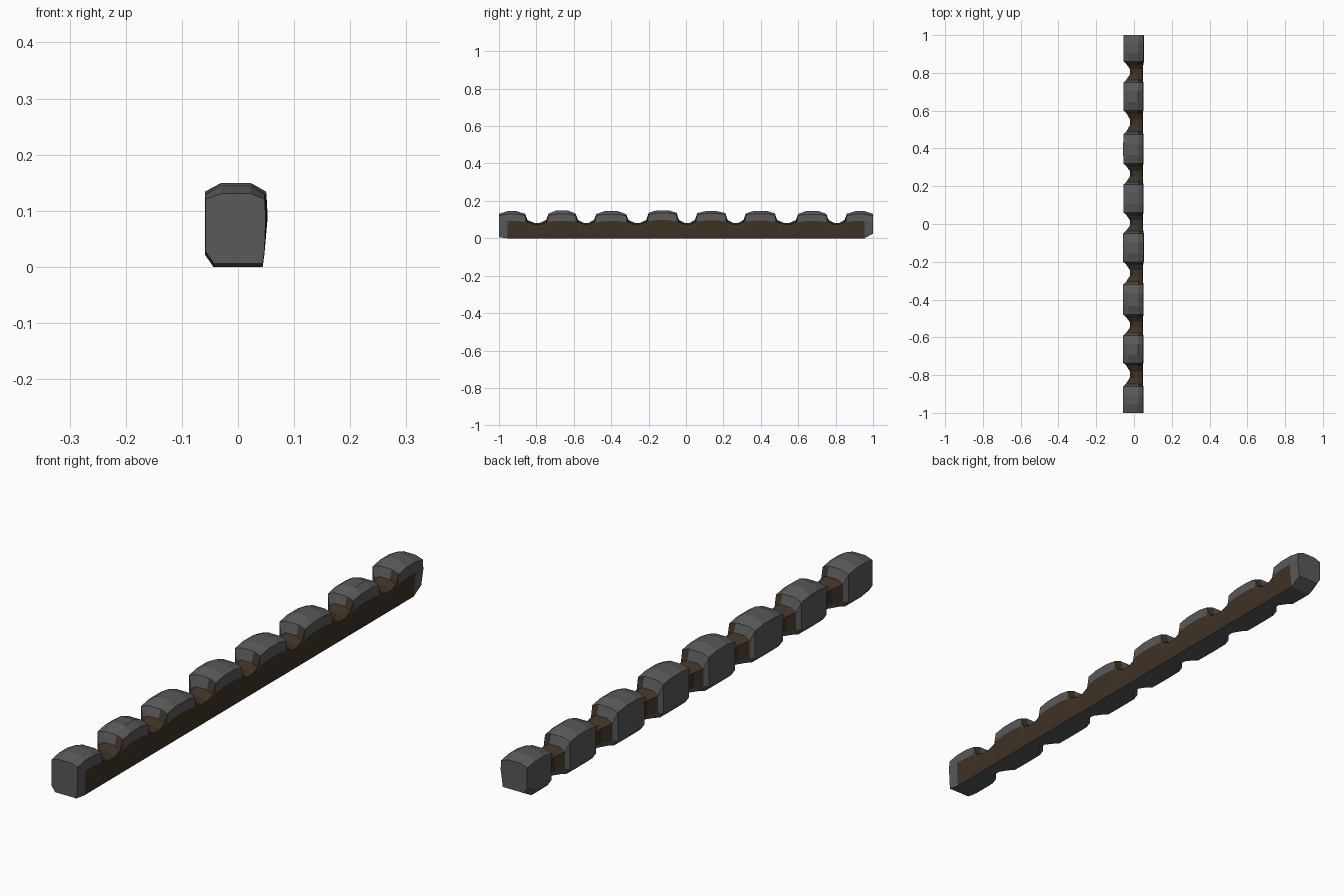
import bpy, bmesh, random

if "Cube" in bpy.data.objects:
    bpy.data.objects.remove(bpy.data.objects["Cube"])

random.seed(4)


def material(name, rgb):
    m = bpy.data.materials.new(name)
    m.diffuse_color = (*rgb, 1)
    m.use_nodes = True
    m.node_tree.nodes["Principled BSDF"].inputs["Base Color"].default_value = m.diffuse_color
    return m


stone = material("dark_stone", (0.10, 0.10, 0.10))
dirt = material("brown_dirt", (0.05, 0.032, 0.018))

# Each stone: start y, end y, crown height, left face x
STONES = [(-1.0, -0.86, 0.145, -0.058), (-0.735, -0.59, 0.150, -0.057),
          (-0.48, -0.32, 0.145, -0.057), (-0.20, -0.05, 0.150, -0.058),
          (0.06, 0.21, 0.145, -0.055), (0.32, 0.475, 0.147, -0.056),
          (0.60, 0.75, 0.147, -0.055), (0.86, 1.0, 0.145, -0.055)]


def ring(y, left, shoulder, crown, bottom=0.0, right=0.05):
    """Cross-section of the edging: chamfered base, straight sides, crowned top."""
    return [(left + 0.015, y, bottom), (left, y, bottom + 0.022), (left, y, shoulder),
            (left * 0.5, y, crown), (0.022, y, crown), (right - 0.002, y, shoulder),
            (right, y, shoulder * 0.72), (0.047, y, bottom + 0.022), (0.044, y, bottom)]


# Sections along the row; second value marks the dirt-filled gaps
sections = []
for i, (y0, y1, h, left) in enumerate(STONES):
    first, last = i == 0, i == len(STONES) - 1
    sh = 0.127 + random.uniform(-0.004, 0.004)
    r = 0.05 + random.uniform(-0.001, 0.003)
    if not first:
        sections.append((ring(y0 - 0.012, left * 0.75, 0.085, 0.098, 0, r - 0.003), True))
    sections.append((ring(y0, left, sh - 0.004, sh + 0.006, 0.006 if first else 0, r), False))
    sections.append((ring(y0 + 0.045, left - 0.001, sh + 0.004, h, 0, r), False))
    sections.append((ring(y1 - 0.045, left - 0.001, sh + 0.004, h, 0, r), False))
    sections.append((ring(y1, left, sh - 0.004, sh + 0.006, 0.025 if last else 0, r), False))
    if not last:
        gap = STONES[i + 1][0] - y1
        sections.append((ring(y1 + 0.012, left * 0.75, 0.085, 0.098, 0, r - 0.003), True))
        for t in (0.38, 0.64):
            sections.append((ring(y1 + gap * t, -0.022, 0.074, 0.083, 0, 0.047), True))

# Loft the sections into one closed row
bm = bmesh.new()
rows = [[bm.verts.new(p) for p in pts] for pts, _ in sections]
n = len(rows[0])
for k in range(len(rows) - 1):
    in_gap = sections[k][1] and sections[k + 1][1]
    near_gap = sections[k][1] or sections[k + 1][1]
    for j in range(n):
        j2 = (j + 1) % n
        f = bm.faces.new((rows[k][j], rows[k][j2], rows[k + 1][j2], rows[k + 1][j]))
        end = k < 1 or k > len(rows) - 3
        soil = (j in (6, 7) and not end) or (in_gap and 1 <= j <= 5) or (near_gap and j in (4, 5))
        f.material_index = 1 if soil else 0
bm.faces.new(rows[0])
bm.faces.new(rows[-1])
bmesh.ops.recalc_face_normals(bm, faces=bm.faces[:])

mesh = bpy.data.meshes.new("stone_edging")
bm.to_mesh(mesh)
bm.free()
mesh.materials.append(stone)
mesh.materials.append(dirt)
obj = bpy.data.objects.new("stone_edging", mesh)
bpy.context.collection.objects.link(obj)
